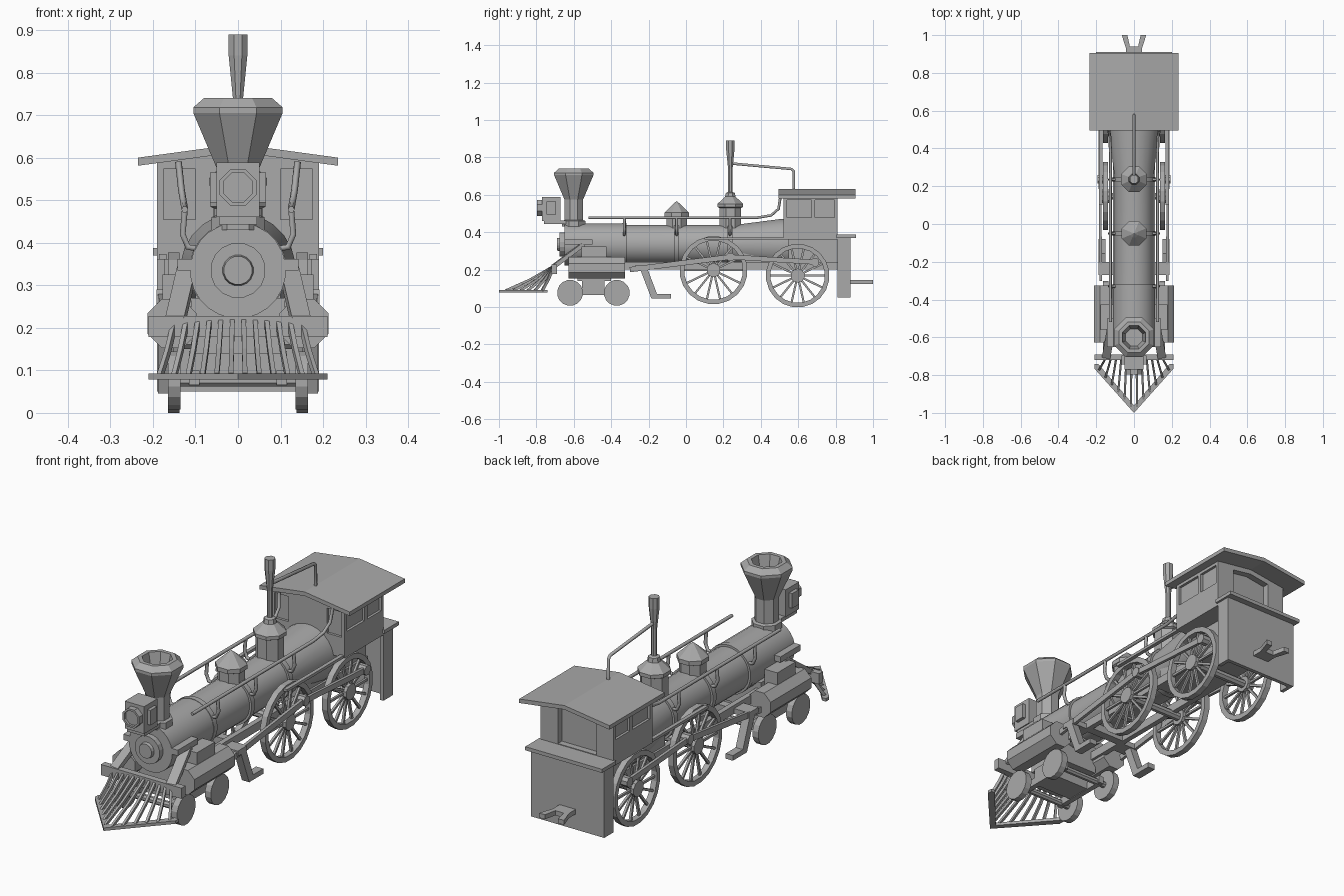
import bpy, bmesh, math
from mathutils import Vector, Matrix

if "Cube" in bpy.data.objects:
    bpy.data.objects.remove(bpy.data.objects["Cube"])

grey = bpy.data.materials.new("plain_grey")
grey.use_nodes = True
grey.diffuse_color = (0.4, 0.4, 0.4, 1)
grey.node_tree.nodes["Principled BSDF"].inputs["Base Color"].default_value = (0.4, 0.4, 0.4, 1)


# --- helpers -------------------------------------------------------------
def finish(bm, name, mirror=False, smooth=False):
    bmesh.ops.remove_doubles(bm, verts=bm.verts, dist=1e-5)
    bmesh.ops.recalc_face_normals(bm, faces=bm.faces)
    mesh = bpy.data.meshes.new(name)
    bm.to_mesh(mesh)
    bm.free()
    obj = bpy.data.objects.new(name, mesh)
    bpy.context.collection.objects.link(obj)
    mesh.materials.append(grey)
    if smooth:
        bpy.ops.object.select_all(action="DESELECT")
        obj.select_set(True)
        bpy.context.view_layer.objects.active = obj
        bpy.ops.object.shade_smooth_by_angle(angle=math.radians(30))
    if mirror:
        obj.modifiers.new("Mirror", "MIRROR").use_mirror_merge = False
    return obj


def add_box(bm, x, y, z):
    mid = Vector([(a + b) / 2 for a, b in (x, y, z)])
    size = [b - a for a, b in (x, y, z)]
    bmesh.ops.create_cube(bm, size=1, matrix=Matrix.Translation(mid) @ Matrix.Diagonal((*size, 1)))


def add_beam(bm, a, b, w, h):
    a, b = Vector(a), Vector(b)
    d = b - a
    turn = d.to_track_quat("Z", "Y").to_matrix().to_4x4()
    bmesh.ops.create_cube(bm, size=1, matrix=Matrix.Translation((a + b) / 2) @ turn
                          @ Matrix.Diagonal((w, h, d.length, 1)))


def add_lathe(bm, profile, sides, centre, axis="Z", closed=False):
    """Turn (radius, height) pairs about an axis, with flats facing the axes."""
    rings = []
    for r, h in profile:
        ring = []
        for i in range(sides):
            t = (i + 0.5) * math.tau / sides
            u, v = (r / math.cos(math.pi / sides) * f(t) for f in (math.cos, math.sin))
            p = {"Z": (u, v, h), "Y": (u, h, v), "X": (h, u, v)}[axis]
            ring.append(bm.verts.new(Vector(p) + Vector(centre)))
        rings.append(ring)
    pairs = list(zip(rings, rings[1:]))
    if closed:
        pairs.append((rings[-1], rings[0]))
    else:
        bm.faces.new(rings[0])
        bm.faces.new(rings[-1])
    for a, b in pairs:
        for i in range(sides):
            j = (i + 1) % sides
            bm.faces.new((a[i], a[j], b[j], b[i]))


def add_prism(bm, points, lo, hi, axis="Y"):
    """Extrude a flat outline: (x, z) along Y, (y, z) along X, (x, y) along Z."""
    place = {"Y": lambda p, h: (p[0], h, p[1]), "X": lambda p, h: (h, *p),
             "Z": lambda p, h: (*p, h)}[axis]
    ends = [[bm.verts.new(place(p, h)) for p in points] for h in (lo, hi)]
    for e in ends:
        bm.faces.new(e)
    for i in range(len(points)):
        j = (i + 1) % len(points)
        bm.faces.new((ends[0][i], ends[0][j], ends[1][j], ends[1][i]))


def part(name, add, *args, mirror=False, smooth=False, **kw):
    bm = bmesh.new()
    add(bm, *args, **kw)
    return finish(bm, name, mirror, smooth)


def pipe(name, points, r, mirror=False):
    curve = bpy.data.curves.new(name, "CURVE")
    curve.dimensions = "3D"
    curve.bevel_depth, curve.bevel_resolution, curve.use_fill_caps = r, 1, True
    s = curve.splines.new("POLY")
    s.points.add(len(points) - 1)
    for sp, p in zip(s.points, points):
        sp.co = (*p, 1)
    obj = bpy.data.objects.new(name, curve)
    bpy.context.collection.objects.link(obj)
    curve.materials.append(grey)
    if mirror:
        obj.modifiers.new("Mirror", "MIRROR").use_mirror_merge = False


# --- boiler, door and bands ----------------------------------------------
AXIS = (0, 0, 0.335)
part("boiler", add_lathe, [(0.112, -0.65), (0.112, -0.34), (0.104, -0.34), (0.104, 0.26),
     (0.135, 0.5), (0.135, 0.55)], 24, AXIS, "Y", smooth=True)
part("boiler_door", add_lathe, [(0.064, -0.64), (0.064, -0.675), (0.036, -0.675), (0.033, -0.69)][::-1],
     16, AXIS, "Y")
for y in (-0.33, -0.05, 0.235):
    part("boiler_band", add_lathe, [(0.114, y - 0.013), (0.114, y + 0.013)], 24, AXIS, "Y", smooth=True)
    pipe("rail_post", [(0.125, y, 0.478), (0.13, y, 0.42), (0.118, y, 0.39), (0.09, y, 0.385)], 0.008, True)
part("firebox", add_box, (-0.1, 0.1), (0.3, 0.81), (0.2, 0.37))
part("side_bracket", add_box, (0.1, 0.142), (-0.65, -0.5), (0.335, 0.362), mirror=True)

# --- chimney and headlamp ------------------------------------------------
part("chimney", add_lathe, [(0.062, 0.43), (0.062, 0.46), (0.05, 0.465), (0.05, 0.575), (0.105, 0.705),
     (0.105, 0.718), (0.08, 0.74), (0.062, 0.74), (0.045, 0.66)], 8, (0, -0.6, 0))
part("headlamp_box", add_box, (-0.05, 0.05), (-0.77, -0.67), (0.46, 0.588))
part("headlamp_sides", add_box, (-0.066, 0.066), (-0.745, -0.695), (0.495, 0.565))
part("headlamp_lens", add_lathe, [(0.034, -0.785), (0.034, -0.797), (0.043, -0.797), (0.043, -0.76)],
     8, (0, 0, 0.53), "Y")
part("headlamp_bracket", add_box, (-0.045, 0.045), (-0.76, -0.6), (0.443, 0.462))

# --- domes, whistle and pipes --------------------------------------------
part("sand_dome", add_lathe, [(0.055, 0.42), (0.055, 0.48), (0.065, 0.485), (0.065, 0.505),
     (0.022, 0.548), (0, 0.567)], 8, (0, -0.05, 0))
part("steam_dome", add_lathe, [(0.058, 0.42), (0.058, 0.53), (0.068, 0.535), (0.068, 0.552), (0.028, 0.59),
     (0.024, 0.61), (0.012, 0.615), (0.012, 0.74), (0.022, 0.84), (0.022, 0.89)], 8, (0, 0.237, 0))
pipe("whistle_pipe", [(0, 0.237, 0.768), (0, 0.565, 0.738), (0, 0.577, 0.725), (0, 0.577, 0.61)], 0.008)
pipe("handrail", [(0.125, -0.52, 0.478), (0.125, 0.38, 0.478), (0.127, 0.455, 0.49), (0.133, 0.495, 0.525),
     (0.14, 0.505, 0.59)], 0.008, True)

# --- cab with recessed windows -------------------------------------------
cab = part("cab", add_prism, [(-0.19, 0.36), (0.19, 0.36), (0.19, 0.587), (0, 0.617), (-0.19, 0.587)], 0.52, 0.81)
bm = bmesh.new()
for s in (-1, 1):
    for y in ((0.54, 0.67), (0.69, 0.795)):
        add_box(bm, sorted((s * 0.178, s * 0.21)), y, (0.48, 0.573))
    add_box(bm, sorted((s * 0.1, s * 0.175)), (0.5, 0.532), (0.455, 0.573))
add_prism(bm, [(-0.1, 0.39), (0.1, 0.39), (0.1, 0.575), (0, 0.59), (-0.1, 0.575)], 0.78, 0.84)
cutter = finish(bm, "cab_cutter")
cutter.hide_render = True
cutter.hide_viewport = True
cutter.display_type = "WIRE"
cut = cab.modifiers.new("Openings", "BOOLEAN")
cut.operation, cut.solver, cut.object = "DIFFERENCE", "EXACT", cutter
part("cab_roof", add_prism, [(-0.235, 0.581), (0, 0.613), (0.235, 0.581), (0.235, 0.6), (0, 0.632),
     (-0.235, 0.6)], 0.495, 0.905)
part("running_board", add_box, (0.168, 0.186), (0.1, 0.53), (0.36, 0.373), mirror=True)

# --- rear plate and coupling ---------------------------------------------
part("rear_plate", add_box, (-0.19, 0.19), (0.862, 0.88), (0.05, 0.375))
part("rear_flange", add_box, (0.172, 0.19), (0.81, 0.88), (0.05, 0.375), mirror=True)
part("rear_shelf", add_box, (-0.2, 0.2), (0.805, 0.91), (0.37, 0.387))
part("rear_coupling", add_prism, [(-0.042, 0.87), (0.042, 0.87), (0.042, 0.93), (0.065, 1), (0.035, 1),
     (0.022, 0.94), (-0.022, 0.94), (-0.035, 1), (-0.065, 1), (-0.042, 0.93)], 0.123, 0.145, "Z")

# --- driving wheels ------------------------------------------------------
for name, y, z, r in (("front_driver", 0.147, 0.197, 0.18), ("rear_driver", 0.597, 0.168, 0.168)):
    bm = bmesh.new()
    c = Vector((0.151, y, z))
    add_lathe(bm, [(r, -0.014), (r, 0.014), (r - 0.024, 0.014), (r - 0.024, -0.014)], 20, c, "X", True)
    add_lathe(bm, [(0.036, -0.018), (0.036, 0.02)], 10, c, "X")
    for i in range(14):
        t = i * math.tau / 14
        d = Vector((0, math.cos(t), math.sin(t)))
        add_beam(bm, c + d * 0.03, c + d * (r - 0.018), 0.011, 0.011)
    finish(bm, name, True)
    part("driver_axle", add_lathe, [(0.018, -0.15), (0.018, 0.15)], 8, (0, y, z), "X")

# --- rods and crank pins -------------------------------------------------
CRANK, REAR = (0.18, 0.237, 0.268), (0.18, 0.69, 0.24)
part("main_rod", add_beam, (0.176, -0.3, 0.2), CRANK, 0.014, 0.028, mirror=True)
part("coupling_rod", add_beam, CRANK, REAR, 0.014, 0.026, mirror=True)
for p in (CRANK, REAR):
    part("crank_pin", add_lathe, [(0.022, -0.03), (0.022, 0.012)], 8, p, "X", mirror=True)

# --- cylinders, saddle and frame -----------------------------------------
part("cylinder", add_lathe, [(0.058, -0.628), (0.058, -0.325)], 8, (0.155, 0, 0.21), "Y", mirror=True)
part("steam_chest", add_box, (0.11, 0.178), (-0.56, -0.425), (0.25, 0.325), mirror=True)
part("saddle", add_box, (-0.11, 0.11), (-0.58, -0.4), (0.14, 0.27))
part("frame_rail", add_box, (0.085, 0.11), (-0.4, 0.81), (0.2, 0.24), mirror=True)
for y in (-0.2, 0.3, 0.46):
    part("frame_crossbar", add_box, (-0.1, 0.1), (y - 0.02, y + 0.02), (0.2, 0.235))

# --- leading wheels and truck --------------------------------------------
for y in (-0.62, -0.37):
    part("leading_wheel", add_lathe, [(0.068, 0.135), (0.068, 0.165)], 16, (0, y, 0.076), "X", mirror=True)
    part("leading_axle", add_lathe, [(0.014, -0.14), (0.014, 0.14)], 8, (0, y, 0.076), "X")
part("truck_side", add_box, (0.09, 0.115), (-0.64, -0.35), (0.065, 0.1), mirror=True)
part("truck_block", add_box, (-0.115, 0.115), (-0.555, -0.435), (0.068, 0.145))

# --- steps ---------------------------------------------------------------
part("step", add_prism, [(-0.25, 0.215), (-0.21, 0.215), (-0.155, 0.07), (-0.08, 0.07), (-0.08, 0.046),
     (-0.185, 0.046)], 0.15, 0.188, "X", mirror=True)
part("step_hanger", add_box, (0.09, 0.188), (-0.27, -0.2), (0.2, 0.225), mirror=True)

# --- pilot: beam, braces, base and slats ---------------------------------
part("pilot_beam", add_box, (-0.21, 0.21), (-0.72, -0.69), (0.178, 0.228))
part("pilot_brace", add_beam, (0.12, -0.55, 0.335), (0.148, -0.71, 0.215), 0.045, 0.022, mirror=True)
part("pilot_base", add_prism, [(0, -1), (0.21, -0.765), (0.21, -0.74), (0.19, -0.74), (0, -0.96)],
     0.078, 0.092, "Z", mirror=True)
bm = bmesh.new()
for i in range(6):
    f = (i + 0.5) / 6
    foot = Vector((0.2 * f, -0.985 + 0.235 * f, 0.087))
    top = Vector((0.16 * f, -0.705, 0.22))
    knee = foot.lerp(top, 0.5) - Vector((0, 0, 0.008))
    add_beam(bm, foot, knee, 0.011, 0.014)
    add_beam(bm, knee, top, 0.011, 0.014)
finish(bm, "pilot_slats", True)
